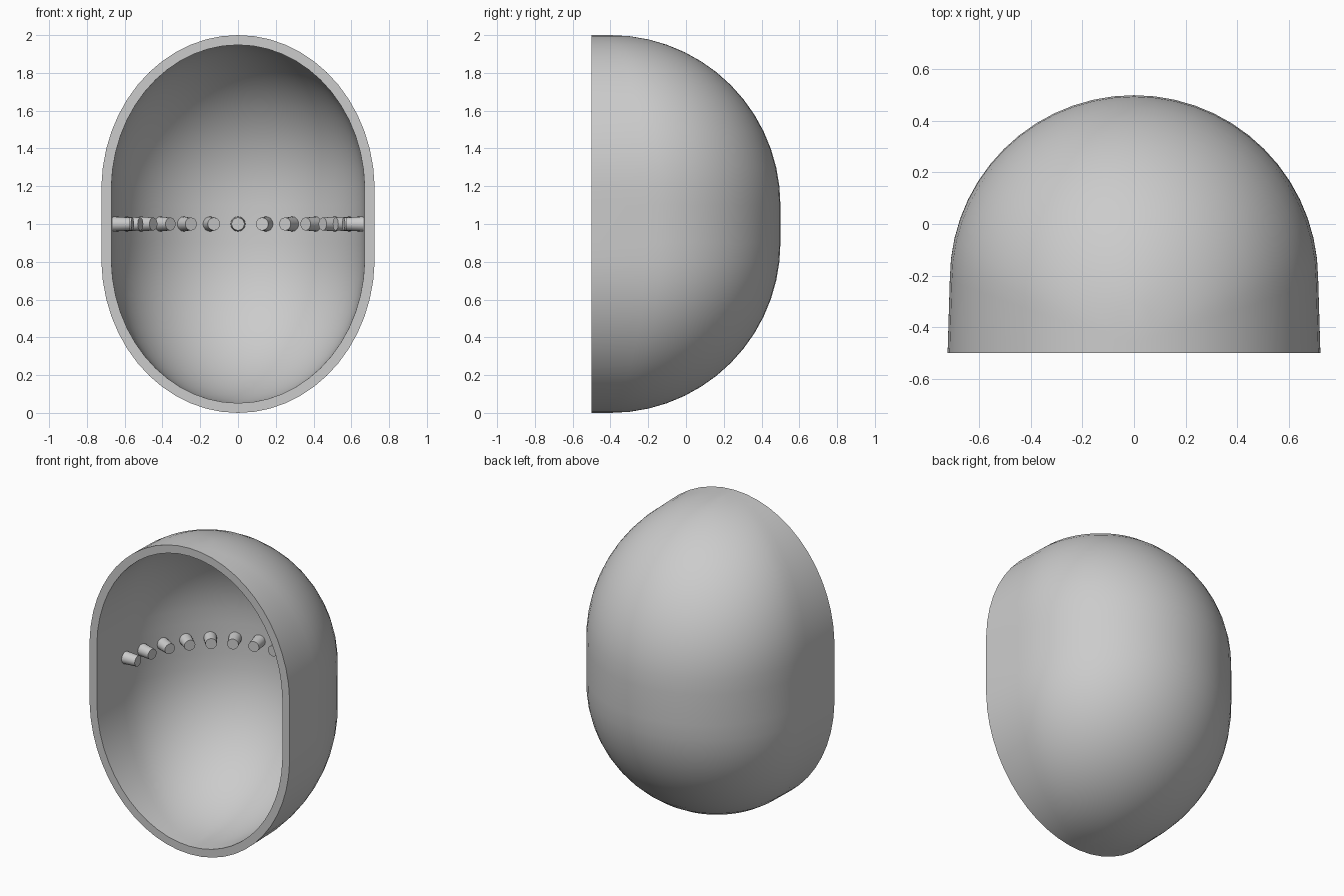
import bpy, bmesh
from math import sin, cos, pi, sqrt, radians
from mathutils import Matrix

cube = bpy.data.objects.get("Cube")
if cube:
    bpy.data.objects.remove(cube)

grey = bpy.data.materials.new("light_grey")
grey.use_nodes = True
colour = (0.6, 0.6, 0.6, 1)
grey.diffuse_color = colour
grey.node_tree.nodes["Principled BSDF"].inputs["Base Color"].default_value = colour

WIDTH = 0.715              # half width, also the radius of the rounded back
COLLAR = 1 - WIDTH         # straight part of each arch
CROWN = 0.82               # height of the rounded ends of the front outline
ARC = 0.9                  # radius of the back's side profile
WALL, FRONT = 0.052, -0.5
STEPS = 14                 # segments per quarter turn


def finish(name, bm):
    mesh = bpy.data.meshes.new(name)
    bm.to_mesh(mesh)
    bm.free()
    mesh.materials.append(grey)
    obj = bpy.data.objects.new(name, mesh)
    bpy.context.collection.objects.link(obj)
    bpy.ops.object.select_all(action="DESELECT")
    obj.select_set(True)
    bpy.context.view_layer.objects.active = obj
    bpy.ops.object.shade_smooth_by_angle(angle=radians(35))


def loft_skin(bm, inset):
    """Stack horizontal arches whose width and depth follow the two outlines."""
    width, arc, crown = WIDTH - inset, ARC - inset, CROWN - inset
    # One arch: flared collar ends joined by a half circle
    arch = [(1.012, 0)]
    arch += [(cos(a), COLLAR + WIDTH * sin(a))
             for a in (pi * i / (2 * STEPS) for i in range(2 * STEPS + 1))]
    arch.append((-1.012, 0))
    rows = []
    for side in (-1, 1):
        for i in range(STEPS + 1):
            b = (i if side > 0 else STEPS - i) * pi / 2 / STEPS
            height = 1 - ARC + arc * sin(b)
            rise = max(0, height - 1 + CROWN) / crown
            half = width * sqrt(max(0, 1 - rise ** 2))
            depth = 1 - ARC + arc * cos(b)
            rows.append([bm.verts.new((half * x, FRONT + depth * y, 1 + side * height))
                         for x, y in arch])
    for low, high in zip(rows, rows[1:]):
        for j in range(len(arch) - 1):
            bm.faces.new((low[j], low[j + 1], high[j + 1], high[j]))
    return rows


# Shell: outer and inner skins joined by a flat front rim
bm = bmesh.new()
outer, inner = loft_skin(bm, 0), loft_skin(bm, WALL)
for k in range(len(outer) - 1):
    for end in (0, -1):
        bm.faces.new((outer[k][end], outer[k + 1][end], inner[k + 1][end], inner[k][end]))
bmesh.ops.remove_doubles(bm, verts=bm.verts, dist=0.0005)
bmesh.ops.recalc_face_normals(bm, faces=bm.faces)
finish("shell", bm)

# Pegs: a fan of tapered pins pointing at the vertical axis
PEGS, LENGTH = 15, 0.1
for i in range(PEGS):
    a = pi * i / (PEGS - 1)
    bm = bmesh.new()
    bmesh.ops.create_cone(bm, cap_ends=True, segments=20, radius1=0.034,
                          radius2=0.04, depth=LENGTH)
    reach = WIDTH - WALL - LENGTH / 2 + 0.01
    turn = (Matrix.Rotation(a, 4, "Z") @ Matrix.Translation((reach, 0, 0))
            @ Matrix.Rotation(pi / 2, 4, "Y"))
    bm.transform(Matrix.Translation((0, 0.5 - WIDTH, 1)) @ turn)
    finish(f"peg_{i + 1}", bm)
